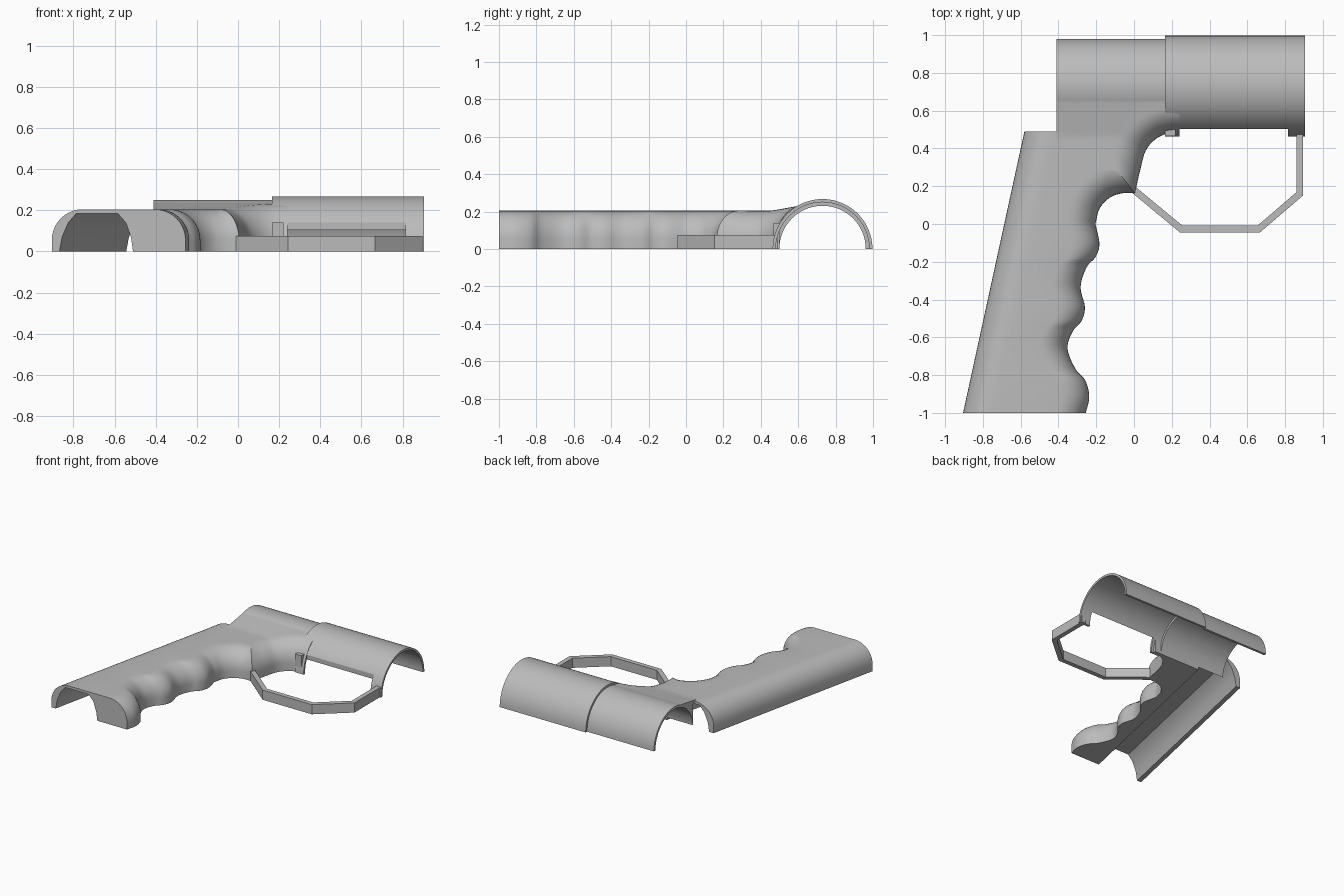
import bpy, bmesh
from math import sin, cos, pi, radians
from mathutils import Vector

cube = bpy.data.objects.get("Cube")
if cube:
    bpy.data.objects.remove(cube)

grey = bpy.data.materials.new("plain_grey")
grey.use_nodes = True
grey.diffuse_color = (0.5, 0.5, 0.5, 1)
grey.node_tree.nodes["Principled BSDF"].inputs["Base Color"].default_value = (0.5, 0.5, 0.5, 1)

TUBE_Y, R_OUT, R_MID, R_IN = 0.73, 0.267, 0.25, 0.231
TOP, FILLET = 0.205, 0.15
ARC = 10


def loft(name, rows):
    """Solid through closed rings of equal length."""
    bm = bmesh.new()
    rings = [[bm.verts.new(p) for p in row] for row in rows]
    n = len(rows[0])
    for a, b in zip(rings, rings[1:]):
        for i in range(n):
            j = (i + 1) % n
            bm.faces.new((a[i], a[j], b[j], b[i]))
    bm.faces.new(rings[0])
    bm.faces.new(rings[-1])
    bmesh.ops.recalc_face_normals(bm, faces=bm.faces)
    mesh = bpy.data.meshes.new(name)
    bm.to_mesh(mesh)
    bm.free()
    obj = bpy.data.objects.new(name, mesh)
    bpy.context.collection.objects.link(obj)
    mesh.materials.append(grey)
    return obj


def box(name, lo, hi):
    ring = [(lo[0], lo[1]), (hi[0], lo[1]), (hi[0], hi[1]), (lo[0], hi[1])]
    return loft(name, [[(x, y, z) for x, y in ring] for z in (lo[2], hi[2])])


def rod(name, x0, x1, r, half=False, inner=0):
    """Cylinder, half cylinder or half shell along x."""
    n = 64
    count = n // 2 + 1 if half else n
    ring = [(TUBE_Y + r * cos(2 * pi * i / n), r * sin(2 * pi * i / n)) for i in range(count)]
    if inner:
        ring += [(TUBE_Y + inner * cos(2 * pi * i / n), inner * sin(2 * pi * i / n))
                 for i in reversed(range(count))]
    return loft(name, [[(x, y, z) for y, z in ring] for x in (x0, x1)])


def combine(obj, other, operation):
    mod = obj.modifiers.new(operation.lower(), 'BOOLEAN')
    mod.operation, mod.solver, mod.object = operation, 'EXACT', other
    bpy.context.view_layer.objects.active = obj
    bpy.ops.object.modifier_apply(modifier=mod.name)
    bpy.data.objects.remove(other)


def smooth(points, steps):
    """Catmull-Rom samples through 2D points."""
    pts = [Vector(p) for p in points]
    pts = [2 * pts[0] - pts[1]] + pts + [2 * pts[-1] - pts[-2]]
    out = []
    for a, b, c, d in zip(pts, pts[1:], pts[2:], pts[3:]):
        for k in range(steps):
            t = k / steps
            out.append(0.5 * (2 * b + (c - a) * t + (2 * a - 5 * b + 4 * c - d) * t * t
                              + (3 * b - a - 3 * c + d) * t ** 3))
    return out + [pts[-2]]


def linear(points, steps):
    pts = [Vector(p) for p in points]
    return [a.lerp(b, k / steps) for a, b in zip(pts, pts[1:]) for k in range(steps)] + [pts[-1]]


def rear_x(y):
    return -0.905 + (y + 1) * 0.218


def height(y):
    return TOP + 0.045 * max(0, y - 0.46) / 0.27


# Rounded edge: (inset, height) from the bottom up
edge = [(0, 0)] + [(FILLET * (1 - cos(a)), TOP - FILLET + FILLET * sin(a))
                   for a in (pi / 2 * i / ARC for i in range(ARC + 1))]

# Grip with finger grooves
fingers = smooth([(-.255, -1), (-.237, -.915), (-.257, -.83), (-.31, -.767), (-.352, -.66),
                  (-.325, -.57), (-.278, -.513), (-.26, -.44), (-.283, -.333), (-.25, -.228),
                  (-.204, -.175), (-.183, -.106), (-.204, 0)], 5)
fingers.append(Vector((-.204, .49)))
grip_rows = []
for x, y in fingers:
    front = [(x - d, y, z) for d, z in edge]
    back = [(rear_x(y) + d, y, z) for d, z in reversed(edge)]
    grip_rows.append(front + back)
body = loft("grip_body", grip_rows)

# Neck sweeping from the grip up to the tube: contour, inward direction, far end
neck = [((-.204, 0), (-1, 0), (-.41, 0)),
        ((-.183, .08), (-.9, .4), (-.41, .1)),
        ((-.13, .138), (-.65, .75), (-.41, .2)),
        ((-.066, .162), (-.4, .9), (-.41, .26)),
        ((.005, .164), (-.6, .75), (-.41, .3)),
        ((.034, .29), (-.93, .36), (-.41, .37)),
        ((.061, .386), (-.85, .5), (-.41, .5)),
        ((.108, .444), (-.6, .8), (-.41, .63)),
        ((.167, .476), (-.3, .95), (-.41, .73)),
        ((.24, .487), (0, 1), (.24, .73))]
steps = 5
tip = 4
contour = smooth([r[0] for r in neck[:tip + 1]], steps)[:-1] + smooth([r[0] for r in neck[tip:]], steps)
inward = linear([r[1] for r in neck], steps)
far_end = linear([r[2] for r in neck], steps)
neck_rows = []
for p, d, far in zip(contour, inward, far_end):
    d = d.normalized()
    top = p + d * FILLET
    scale = height(top.y) / TOP
    row = [(*(p + d * inset), z * scale) for inset, z in edge]
    for k in range(1, 7):
        q = top.lerp(far, k / 6)
        row.append((q.x, q.y, height(q.y)))
    row.append((far.x, far.y, 0))
    neck_rows.append(row)
combine(body, loft("neck", neck_rows), 'UNION')
combine(body, rod("rear_tube", -0.41, 0.17, R_MID, half=True), 'UNION')

# Hollow the body: grip channel and tube bore
channel = [(.037, -.05), (.037, 0), (.05, .07), (.08, .14), (.12, .185),
           (.32, .185), (.36, .14), (.385, .07), (.395, 0), (.395, -.05)]
combine(body, loft("channel_cutter", [[(rear_x(y) + x, y, z) for x, z in channel]
                                      for y in (-1.1, 0.5)]), 'DIFFERENCE')
combine(body, rod("bore_cutter", -0.6, 0.6, R_IN), 'DIFFERENCE')
combine(body, rod("socket_cutter", 0.165, 0.6, R_MID), 'DIFFERENCE')

# Front half tube with a side opening
front_tube = rod("front_tube", 0.165, 0.905, R_OUT, half=True, inner=R_MID)
combine(front_tube, box("opening_cutter", (.24, .3, -.1), (.815, .503, .3)), 'DIFFERENCE')

# Small hook at the opening
hook = box("hook", (.165, .467, 0), (.22, .5, .14))

# Finger guard strip
path = [Vector(p) for p in ((0, .18), (.25, -.027), (.66, -.027), (.878, .16), (.878, .49))]
guard_rows = []
for i, p in enumerate(path):
    a = (p - path[i - 1]).normalized() if i else (path[1] - p).normalized()
    b = (path[i + 1] - p).normalized() if i < len(path) - 1 else a
    t = (a + b).normalized()
    side = Vector((-t.y, t.x)) * 0.018 / t.dot(a)
    l, r = p + side, p - side
    guard_rows.append([(*l, 0), (*r, 0), (*r, .075), (*l, .075)])
guard = loft("finger_guard", guard_rows)

# Smooth the curved parts
for obj in (body, front_tube):
    bpy.ops.object.select_all(action='DESELECT')
    obj.select_set(True)
    bpy.context.view_layer.objects.active = obj
    bpy.ops.object.shade_smooth_by_angle(angle=radians(30))
